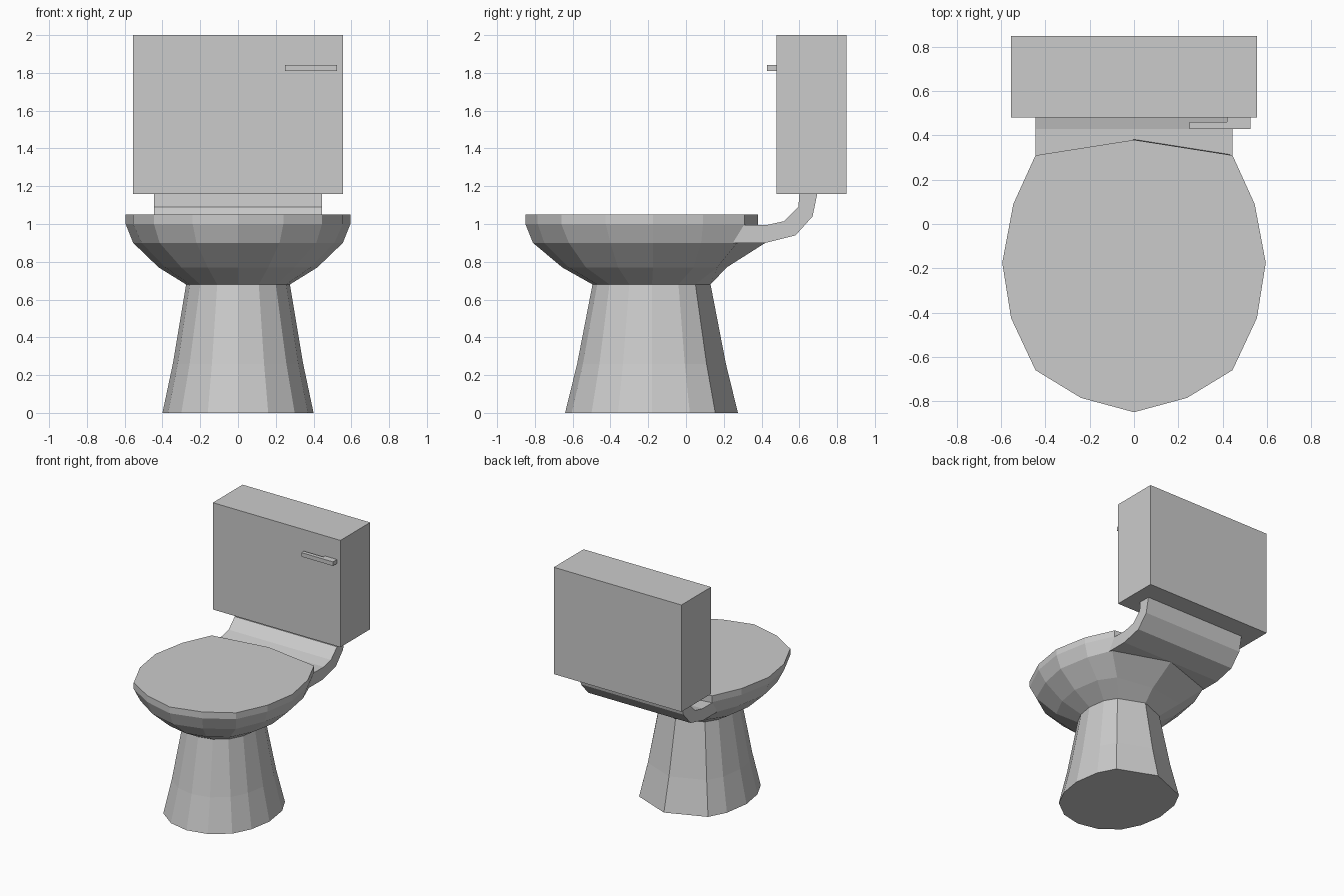
import bpy, bmesh

if "Cube" in bpy.data.objects:
    bpy.data.objects.remove(bpy.data.objects["Cube"])


def finish(bm, name):
    bmesh.ops.recalc_face_normals(bm, faces=bm.faces)
    me = bpy.data.meshes.new(name)
    bm.to_mesh(me)
    bm.free()
    ob = bpy.data.objects.new(name, me)
    bpy.context.collection.objects.link(ob)
    return ob


def full_ring(half):
    """Mirror a back-to-front half outline into a closed 14-sided ring."""
    return half + [(-x, y) for x, y in reversed(half[1:-1])]


def loft(name, layers, bottom=False, top=False):
    """Skin a stack of (z, half outline) layers, with optional end caps."""
    bm = bmesh.new()
    rings = [[bm.verts.new((x, y, z)) for x, y in full_ring(h)] for z, h in layers]
    n = len(rings[0])
    for a, b in zip(rings, rings[1:]):
        for i in range(n):
            j = (i + 1) % n
            bm.faces.new((a[i], a[j], b[j], b[i]))
    if bottom:
        bm.faces.new(rings[0][::-1])
    if top:
        bm.faces.new(rings[-1])
    return finish(bm, name)


def prism(name, points, depth):
    """Extrude a closed outline of 3D points along a vector."""
    bm = bmesh.new()
    face = bm.faces.new([bm.verts.new(p) for p in points])
    ext = bmesh.ops.extrude_face_region(bm, geom=[face], use_keep_orig=True)
    moved = [v for v in ext["geom"] if isinstance(v, bmesh.types.BMVert)]
    bmesh.ops.translate(bm, verts=moved, vec=depth)
    return finish(bm, name)


# Half outlines, running from back centre to front centre
foot = [(0, .275), (.30, .155), (.37, .02), (.40, -.18), (.37, -.36),
        (.30, -.50), (.16, -.605), (0, -.64)]
waist = [(0, .13), (.20, .05), (.255, -.04), (.275, -.18), (.255, -.30),
         (.20, -.405), (.11, -.47), (0, -.495)]
lower = [(0, .215), (.30, .165), (.385, .04), (.42, -.175), (.385, -.36),
         (.30, -.53), (.16, -.62), (0, -.655)]
upper = [(0, .42), (.435, .27), (.51, .08), (.555, -.175), (.51, -.40),
         (.415, -.62), (.22, -.75), (0, -.81)]
rim = [(0, .38), (.445, .31), (.545, .09), (.595, -.175), (.555, -.425),
       (.445, -.66), (.24, -.785), (0, -.85)]
knee = [(a + (c - a) * .44, b + (d - b) * .44)
        for (a, b), (c, d) in zip(foot, waist)]

# Pedestal, bowl and closed lid
loft("pedestal", [(0, foot), (.26, knee), (.68, waist)], bottom=True)
loft("bowl", [(.68, waist), (.77, lower), (.90, upper), (1.0, rim)])
loft("lid", [(1.0, rim), (1.05, rim)], bottom=True, top=True)

# Curved neck joining bowl and tank
neck = [(.25, .90), (.42, .90), (.58, .94), (.67, 1.04), (.695, 1.16),
        (.60, 1.16), (.595, 1.09), (.52, 1.015), (.43, .995), (.25, .995)]
prism("neck", [(-.445, y, z) for y, z in neck], (.89, 0, 0))

# Tank
tank = [(-.555, .48), (.555, .48), (.555, .85), (-.555, .85)]
prism("tank", [(x, y, 1.16) for x, y in tank], (0, 0, .84))

# L-shaped flush handle
handle = [(.25, .43), (.525, .43), (.525, .48), (.42, .48), (.42, .46), (.25, .46)]
prism("flush_handle", [(x, y, 1.81) for x, y in handle], (0, 0, .032))
